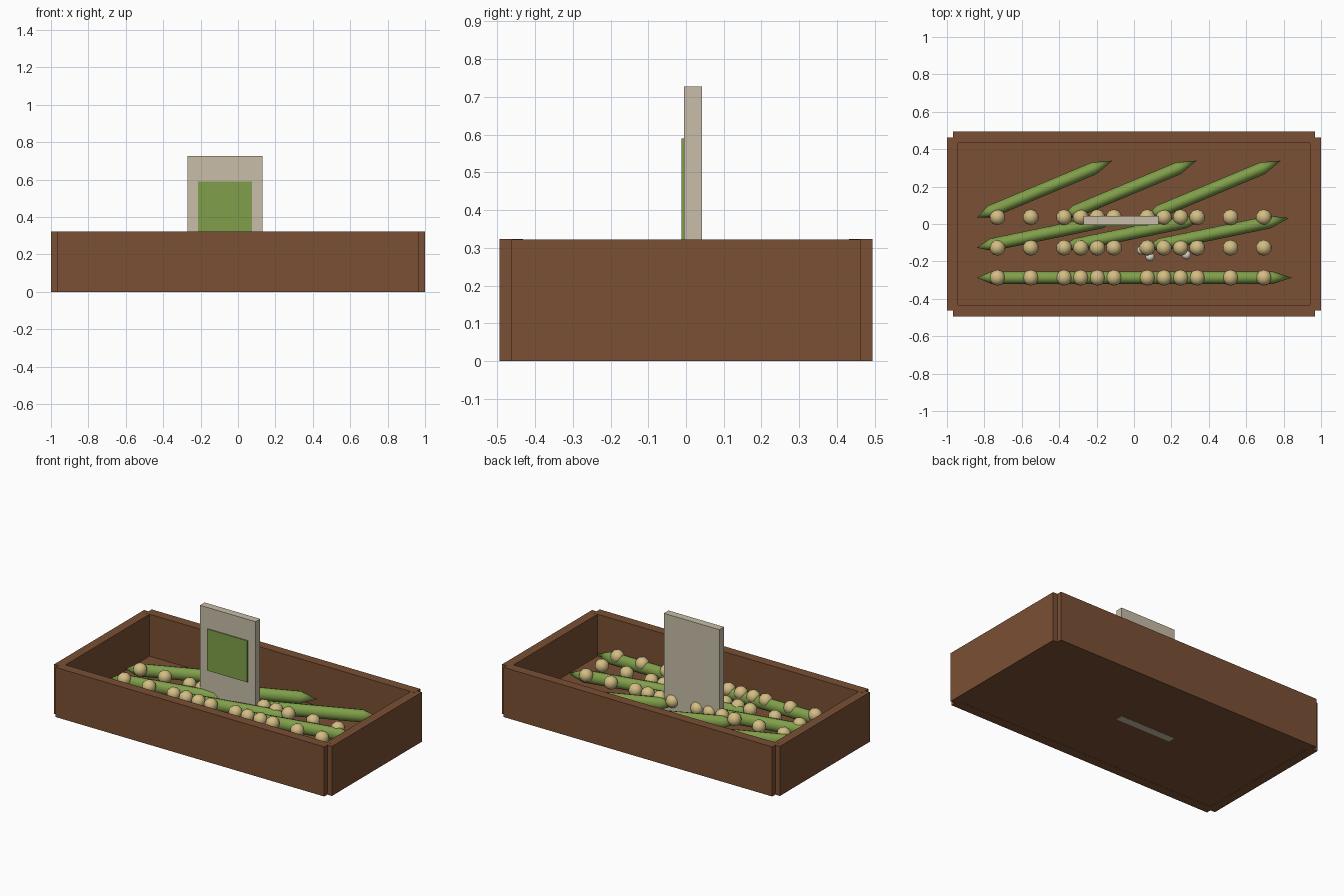
import bpy, bmesh, math
from mathutils import Matrix, Vector

if "Cube" in bpy.data.objects:
    bpy.data.objects.remove(bpy.data.objects["Cube"])


def material(name, rgb):
    m = bpy.data.materials.new(name)
    m.diffuse_color = (*rgb, 1)
    m.use_nodes = True
    m.node_tree.nodes["Principled BSDF"].inputs["Base Color"].default_value = m.diffuse_color
    return m


WOOD = material("brown_wood", (0.195, 0.08, 0.034))
CARD = material("beige_board", (0.578, 0.515, 0.392))
GREEN = material("pod_green", (0.215, 0.345, 0.068))
PEA = material("tan_pea", (0.65, 0.51, 0.23))
PALE = material("pale_seed", (0.74, 0.7, 0.6))


def finish(name, bm, mat, smooth=False):
    bmesh.ops.recalc_face_normals(bm, faces=bm.faces)
    mesh = bpy.data.meshes.new(name)
    bm.to_mesh(mesh)
    bm.free()
    mesh.materials.append(mat)
    for p in mesh.polygons:
        p.use_smooth = smooth
    ob = bpy.data.objects.new(name, mesh)
    bpy.context.collection.objects.link(ob)
    return ob


def box(name, lo, hi, mat):
    lo, hi = Vector(lo), Vector(hi)
    bm = bmesh.new()
    bmesh.ops.create_cube(bm, size=1, matrix=Matrix.Translation((lo + hi) / 2)
                          @ Matrix.Diagonal((*(hi - lo), 1)))
    return finish(name, bm, mat)


def ball(name, centre, radius, mat):
    bm = bmesh.new()
    bmesh.ops.create_icosphere(bm, subdivisions=2, radius=radius,
                               matrix=Matrix.Translation(centre))
    return finish(name, bm, mat, True)


def pod(name, tip, angle, sides=12):
    """Pointed pod lying along +x from its tip, turned about z."""
    bm = bmesh.new()
    first, last = bm.verts.new((0, 0, 0)), bm.verts.new((0.785, 0, 0))
    rings = []
    for x in (0.08, 0.68):
        rings.append([bm.verts.new((x, 0.034 * math.cos(a), 0.04 * math.sin(a)))
                      for a in (2 * math.pi * i / sides for i in range(sides))])
    for i in range(sides):
        j = (i + 1) % sides
        a, b = rings
        bm.faces.new((first, a[i], a[j]))
        bm.faces.new((a[i], b[i], b[j], a[j]))
        bm.faces.new((last, b[j], b[i]))
    bm.transform(Matrix.Translation(tip) @ Matrix.Rotation(angle, 4, 'Z'))
    return finish(name, bm, GREEN, True)


# Crate: floor, long walls, and end walls that leave notched corners
box("crate_floor", (-0.95, -0.45, 0.001), (0.95, 0.45, 0.05), WOOD)
for side, s in (("front", -1), ("back", 1)):
    ys = sorted((s * 0.432, s * 0.494))
    box(side + "_wall", (-0.967, ys[0], 0), (0.967, ys[1], 0.323), WOOD)
for side, s in (("left", -1), ("right", 1)):
    xs = sorted((s * 0.94, s))
    box(side + "_wall", (xs[0], -0.462, 0), (xs[1], 0.462, 0.3225), WOOD)

# Upright sign with a thin coloured panel
box("sign_board", (-0.27, -0.005, 0), (0.13, 0.043, 0.727), CARD)
box("sign_panel", (-0.214, -0.012, 0.32), (0.075, -0.005, 0.59), GREEN)

# Three rows of three pods, each row turned further, with four peas per pod
for row, y in enumerate((-0.287, -0.127, 0.036)):
    for col in range(3):
        pod(f"pod_{row}_{col}", (-0.84 + 0.45 * col, y, 0.147),
            math.radians((0, 11.7, 22.7)[row]))
        for k in range(4):
            ball(f"pea_{row}_{col}_{k}",
                 (-0.73 + 0.445 * col + 0.178 * k, y, 0.17), 0.043, PEA)

# Loose seeds around the sign
for i, (x, y) in enumerate(((-0.145, -0.085), (0.04, -0.14), (0.085, -0.175),
                            (0.28, -0.165), (-0.11, 0.04))):
    ball(f"loose_seed_{i}", (x, y, 0.115), 0.025, PALE)
